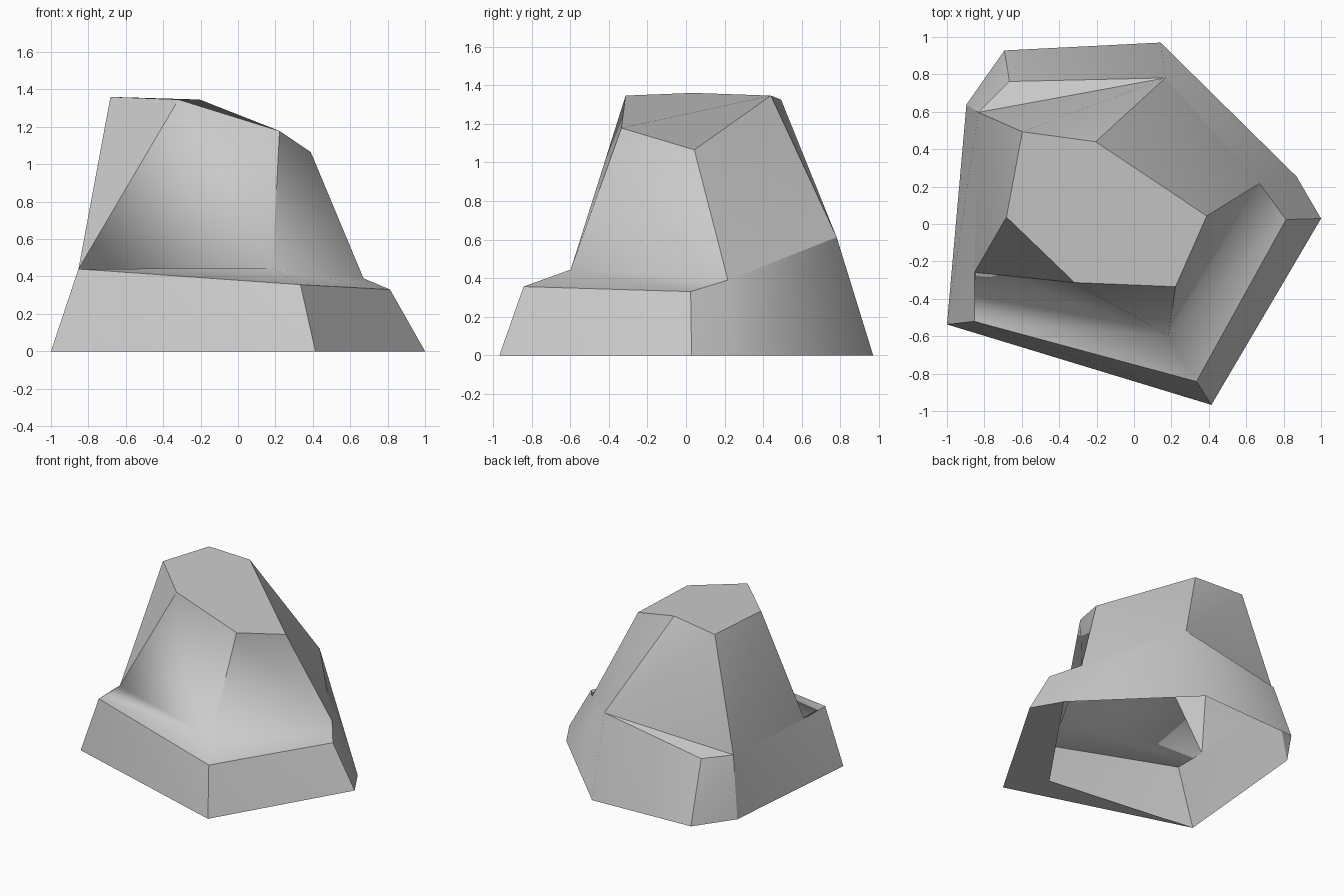
import bpy
import bmesh

old = bpy.data.objects.get("Cube")
if old:
    bpy.data.objects.remove(old, do_unlink=True)

# One grey stone colour
stone = bpy.data.materials.new("stone_grey")
stone.use_nodes = True
grey = (0.6, 0.6, 0.6, 1)
stone.diffuse_color = grey
stone.node_tree.nodes["Principled BSDF"].inputs["Base Color"].default_value = grey

bm = bmesh.new()


def ring(points):
    return [bm.verts.new(p) for p in points]


def facet(*verts):
    """Add a triangle, or a quad split along its outward-bulging diagonal."""
    if len(verts) == 4:
        a, b, c, d = verts
        normal = (b.co - a.co).cross(c.co - a.co)
        if normal.dot(d.co - a.co) > 0:
            a, b, c, d = b, c, d, a
        bm.faces.new((a, b, c))
        bm.faces.new((a, c, d))
    else:
        bm.faces.new(verts)


def crease(*chain):
    """Keep the edges along a chain of corners crisp."""
    for start, end in zip(chain, chain[1:]):
        bm.edges.get((start, end)).smooth = False


# Ground outline, counter-clockwise from the front left-hand corner
base = ring((x, y, 0) for x, y in [
    (-1, -.537), (.414, -.967), (1, .029), (.869, .254),
    (.142, .97), (-.693, .928), (-.896, .639)])
b_west, b_front, b_east, b_chamfer, b_back, b_rear, b_corner = base

# Rim of the skirt around the foot
west, front, east, side, back, rear, corner = ring([
    (-.853, -.521, .44), (.334, -.842, .356), (.813, .024, .33),
    (.671, .217, .39), (.168, .781, .612), (-.666, .762, .465),
    (-.832, .597, .476)])

# Inner ends of the ledge, where the upper body starts
foot_west, foot_front = ring([(-.853, -.259, .44), (.184, -.598, .444)])

# Crown outline
crown = ring([
    (-.318, -.313, 1.346), (.222, -.335, 1.178), (.389, .043, 1.065),
    (-.205, .44, 1.346), (-.597, .493, 1.325), (-.682, .037, 1.36)])
c_front, c_right, c_east, c_back, c_rear, c_west = crown

# Skirt walls
facet(b_west, b_front, front, west)
facet(b_front, b_east, east, front)
facet(b_east, b_chamfer, side, east)
facet(b_chamfer, b_back, back, side)
facet(b_back, b_rear, rear, back)
facet(b_rear, b_corner, corner, rear)
facet(b_corner, b_west, corner)
facet(b_west, west, corner)

# Ledge
facet(west, front, foot_front, foot_west)
facet(front, east, side, foot_front)
facet(back, rear, corner)
facet(corner, west, foot_west)

# Upper body
facet(foot_west, foot_front, c_right, c_front)
facet(foot_west, c_front, c_west)
facet(foot_front, side, c_east, c_right)
facet(side, back, c_back, c_east)
facet(back, c_rear, c_back)
facet(back, corner, c_rear)
facet(corner, foot_west, c_west, c_rear)
facet(*crown)

# Partial underside, the rest is open
inner = bm.verts.new((.22, -.68, 0))
facet(b_front, b_west, inner)
facet(b_east, b_front, inner)
facet(b_chamfer, b_east, inner)

# Crisp edges: outlines, skirt corners and rim, body corners
crease(*crown, c_front)
crease(*base, b_west)
crease(b_west, west, front, east, side, back, rear, corner, west)
crease(b_front, front)
crease(b_east, east)
crease(b_rear, rear)
crease(b_corner, corner, back)
crease(c_east, side)
crease(c_back, back)
crease(c_rear, corner, foot_west, c_west)
crease(foot_west, c_front)
crease(foot_front, c_right)

for f in bm.faces:
    f.smooth = True

mesh = bpy.data.meshes.new("rock")
bm.to_mesh(mesh)
bm.free()
mesh.materials.append(stone)
rock = bpy.data.objects.new("rock", mesh)
bpy.context.collection.objects.link(rock)
